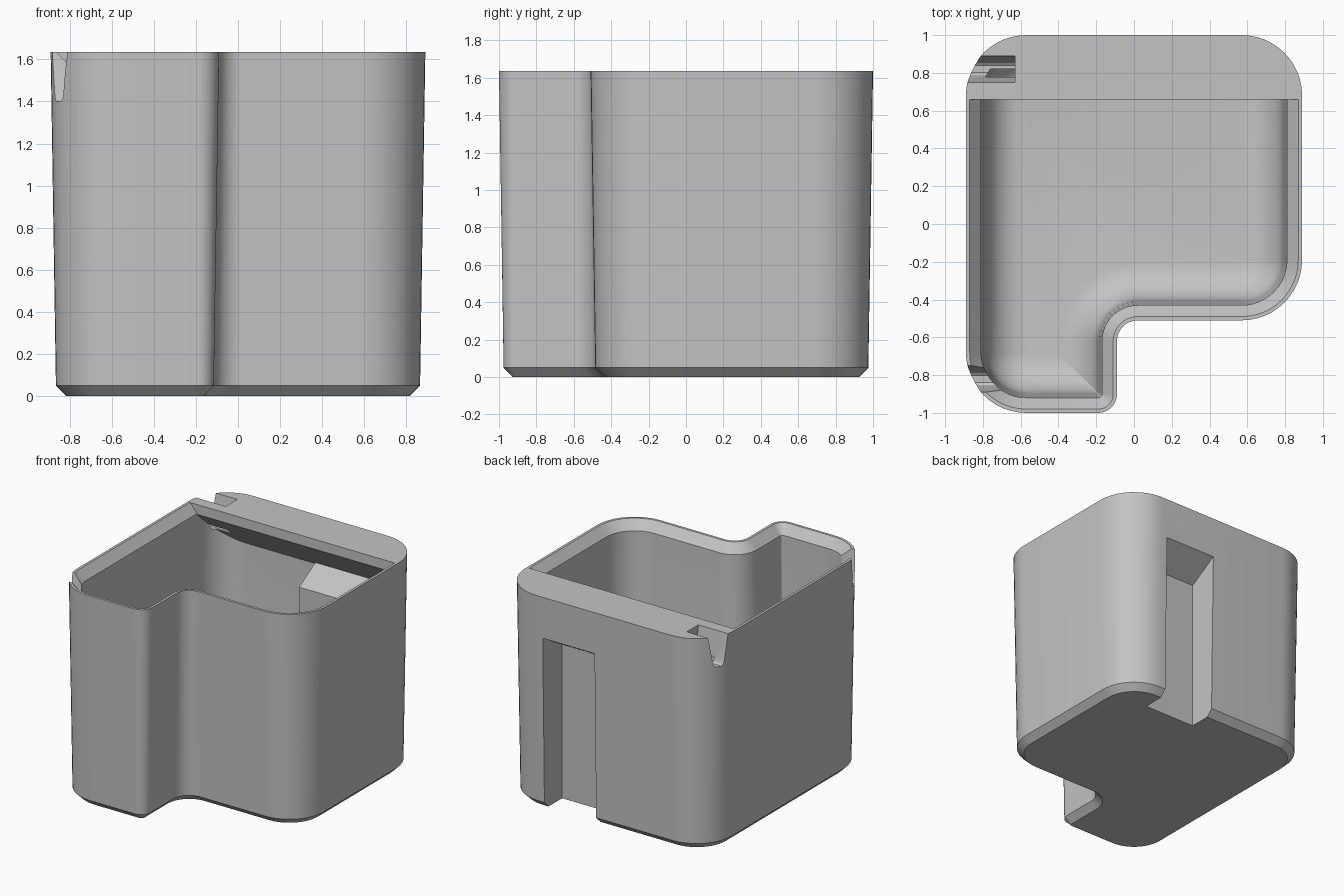
import bpy, bmesh, math

old = bpy.data.objects.get("Cube")
if old:
    bpy.data.objects.remove(old, do_unlink=True)

TOP = 1.635
# Plan corners: x, y, inward direction x and y, radius, arc start angle, arc sweep
CORNERS = [
    (-0.89, -1.0, 1, 1, 0.32, 180, 90),
    (-0.09, -1.0, -1, 1, 0.10, 270, 90),
    (-0.09, -0.51, -1, 1, 0.11, 180, -90),
    (0.89, -0.51, -1, 1, 0.32, 270, 90),
    (0.89, 1.0, -1, -1, 0.32, 0, 90),
    (-0.89, 1.0, 1, -1, 0.32, 90, 90),
]


def outline(inset, steps=12):
    """Rounded plan outline, moved inward by inset."""
    points = []
    for x, y, ix, iy, radius, start, sweep in CORNERS:
        side = 1 if sweep > 0 else -1
        r = max(radius - side * inset, 0.008)
        cx = x + ix * (inset + side * r)
        cy = y + iy * (inset + side * r)
        for i in range(steps + 1):
            a = math.radians(start + sweep * i / steps)
            points.append((cx + r * math.cos(a), cy + r * math.sin(a)))
    return points


def finish(name, bm):
    bmesh.ops.recalc_face_normals(bm, faces=bm.faces)
    mesh = bpy.data.meshes.new(name)
    bm.to_mesh(mesh)
    bm.free()
    obj = bpy.data.objects.new(name, mesh)
    bpy.context.collection.objects.link(obj)
    return obj


def loft(name, levels):
    """Closed solid through plan outlines given as (inset, z)."""
    bm = bmesh.new()
    rings = [[bm.verts.new((x, y, z)) for x, y in outline(d)] for d, z in levels]
    n = len(rings[0])
    for low, high in zip(rings, rings[1:]):
        for i in range(n):
            j = (i + 1) % n
            bm.faces.new((low[i], low[j], high[j], high[i]))
    bm.faces.new(rings[0])
    bm.faces.new(rings[-1])
    return finish(name, bm)


def prism(name, profile, x0, x1):
    """Side profile of (y, z) points, extruded along x."""
    bm = bmesh.new()
    face = bm.faces.new([bm.verts.new((x0, y, z)) for y, z in profile])
    ext = bmesh.ops.extrude_face_region(bm, geom=[face])["geom"]
    moved = [v for v in ext if isinstance(v, bmesh.types.BMVert)]
    bmesh.ops.translate(bm, verts=moved, vec=(x1 - x0, 0, 0))
    return finish(name, bm)


def cut(target, cutter):
    """Subtract the cutter, then discard it."""
    cutter.hide_render = True
    mod = target.modifiers.new("cut", "BOOLEAN")
    mod.operation = "DIFFERENCE"
    mod.solver = "EXACT"
    mod.object = cutter
    bpy.context.view_layer.objects.active = target
    bpy.ops.object.modifier_apply(modifier=mod.name)
    bpy.data.objects.remove(cutter, do_unlink=True)


# Tapered outer body with a chamfered foot
bin_body = loft("bin_body", [(0.075, 0), (0.025, 0.05), (0, TOP)])

# Cavity: filleted floor, tapered walls, flared lip
FLOOR, FILLET, STEPS = 0.08, 0.2, 8
levels = []
for i in range(STEPS + 1):
    a = math.pi / 2 * i / STEPS
    levels.append((0.105 + FILLET * (1 - math.sin(a)), FLOOR + FILLET * (1 - math.cos(a))))
levels += [(0.08, TOP - 0.07), (0.02, TOP), (0.02, TOP + 0.1)]
cavity = loft("cavity", levels)

# Rear bridge with a sloped underside, left standing in the cavity
cut(cavity, prism("bridge", [(0.66, 2), (0.66, 1.56), (1.1, 1.12), (1.1, 2)], -1, 1))
# Inner casing around the rear channel
cut(cavity, prism("channel_casing", [(0.70, -0.1), (1.1, -0.1), (1.1, 1.445), (0.70, 1.21)], 0.03, 0.57))
cut(bin_body, cavity)

# Rear channel, open at the foot, with a sloped head
cut(bin_body, prism("rear_channel", [(0.76, -0.1), (1.1, -0.1), (1.1, 1.38), (0.76, 1.18)], 0.08, 0.52))

# Tapered round-bottomed slots at both right-hand corners
half = [(0.074, TOP + 0.05), (0.07, TOP), (0.04, 1.43), (0.032, 1.41), (0.018, 1.4)]
slot = half + [(-y, z) for y, z in reversed(half)]
for centre in (0.82, -0.82):
    cut(bin_body, prism("slot", [(centre + y, z) for y, z in slot], -1.1, -0.63))

# Single grey finish
grey = bpy.data.materials.new("plain grey")
grey.use_nodes = True
colour = (0.55, 0.55, 0.55, 1)
grey.diffuse_color = colour
grey.node_tree.nodes["Principled BSDF"].inputs["Base Color"].default_value = colour
bin_body.data.materials.clear()
bin_body.data.materials.append(grey)
for poly in bin_body.data.polygons:
    poly.material_index = 0

bpy.ops.object.select_all(action="DESELECT")
bin_body.select_set(True)
bpy.context.view_layer.objects.active = bin_body
bpy.ops.object.shade_smooth_by_angle(angle=math.radians(30))
